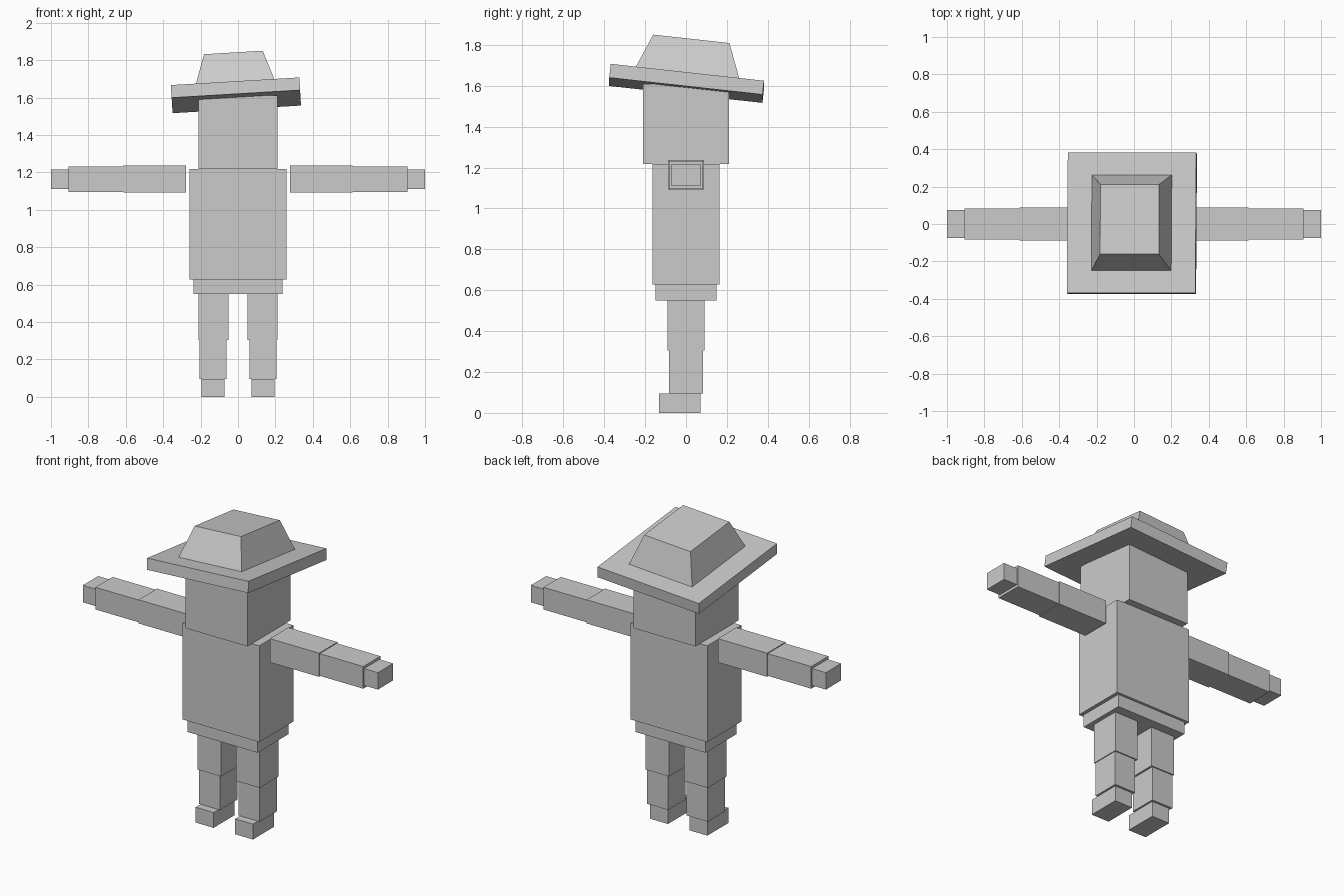
import bpy
import bmesh
from math import radians
from mathutils import Euler, Vector

cube = bpy.data.objects.get("Cube")
if cube:
    bpy.data.objects.remove(cube, do_unlink=True)

# Single plain grey material
GREY = (0.6, 0.6, 0.6, 1.0)
grey = bpy.data.materials.new("plain_grey")
grey.use_nodes = True
grey.diffuse_color = GREY
grey.node_tree.nodes["Principled BSDF"].inputs["Base Color"].default_value = GREY


def block(name, xs, ys, zs, taper=(1, 1)):
    """Box between the given ranges; taper scales its top face."""
    low = Vector((xs[0], ys[0], zs[0]))
    high = Vector((xs[1], ys[1], zs[1]))
    centre, size = (low + high) / 2, high - low
    bm = bmesh.new()
    bmesh.ops.create_cube(bm, size=1)
    for v in bm.verts:
        if v.co.z > 0:
            v.co.x *= taper[0]
            v.co.y *= taper[1]
        v.co = Vector(a * b for a, b in zip(v.co, size))
    mesh = bpy.data.meshes.new(name)
    bm.to_mesh(mesh)
    bm.free()
    mesh.materials.append(grey)
    obj = bpy.data.objects.new(name, mesh)
    obj.location = centre
    bpy.context.collection.objects.link(obj)
    return obj


def centred(name, half_x, half_y, zs, taper=(1, 1)):
    return block(name, (-half_x, half_x), (-half_y, half_y), zs, taper)


def pair(name, xs, ys, zs):
    """Left block and its mirrored right twin."""
    block("left_" + name, xs, ys, zs)
    block("right_" + name, (-xs[1], -xs[0]), ys, zs)


# Body
centred("pelvis", 0.238, 0.149, (0.55, 0.627))
centred("torso", 0.26, 0.165, (0.627, 1.217))
centred("head", 0.21, 0.21, (1.217, 1.61))

# Legs
pair("upper_leg", (0.05, 0.211), (-0.091, 0.091), (0.305, 0.55))
pair("lower_leg", (0.062, 0.206), (-0.084, 0.084), (0.094, 0.305))
pair("foot", (0.073, 0.194), (-0.132, 0.07), (0, 0.094))

# Arms
pair("upper_arm", (0.278, 0.612), (-0.089, 0.089), (1.092, 1.237))
pair("lower_arm", (0.612, 0.907), (-0.083, 0.083), (1.096, 1.232))
pair("hand", (0.907, 1.0), (-0.074, 0.074), (1.112, 1.216))

# Tilted hat, built level and then turned about the middle of the brim
tilt = Euler((radians(-6.3), radians(-3.4), 0))
pivot = Vector((-0.011, 0.003, 1.612))
brim = centred("hat_brim", 0.344, 0.377, (-0.034, 0.034))
crown = centred("hat_crown", 0.214, 0.257, (0.034, 0.21), taper=(0.735, 0.73))
for part in (brim, crown):
    part.location = pivot + tilt.to_matrix() @ part.location
    part.rotation_euler = tilt
